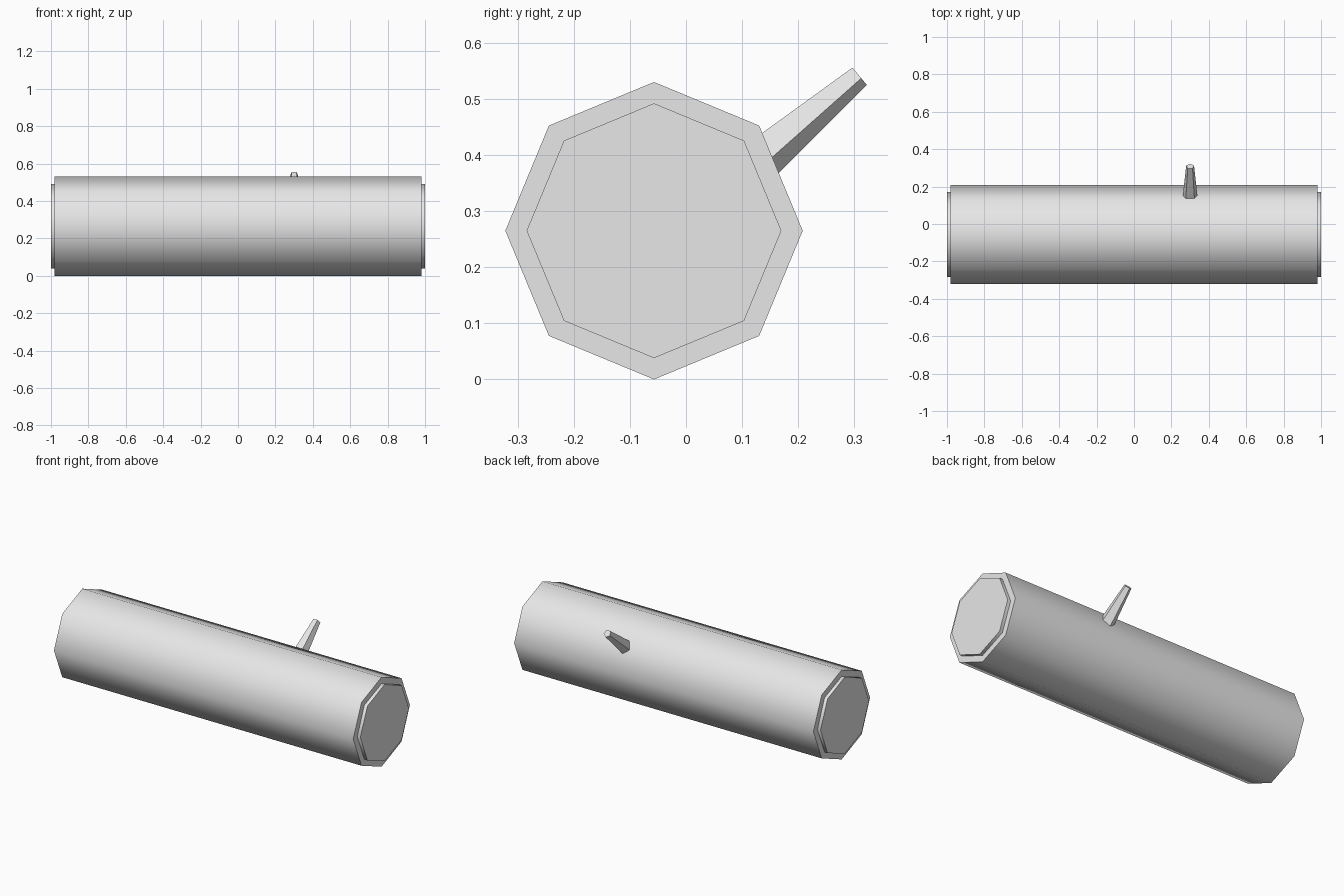
import bpy
import math
from mathutils import Matrix, Vector

cube = bpy.data.objects.get("Cube")
if cube:
    bpy.data.objects.remove(cube, do_unlink=True)

# Single plain grey
grey = bpy.data.materials.new("light_grey")
grey.use_nodes = True
colour = (0.8, 0.8, 0.8, 1)
grey.diffuse_color = colour
grey.node_tree.nodes["Principled BSDF"].inputs["Base Color"].default_value = colour


def tapered_prism(name, sides, start, end, r_start, r_end, up, turn):
    """Prism from start to end; first corner is turned from the up direction."""
    start, end, up = Vector(start), Vector(end), Vector(up)
    axis = (end - start).normalized()
    side = up.cross(axis).normalized()
    up = axis.cross(side)
    bpy.ops.mesh.primitive_cone_add(
        vertices=sides, radius1=r_start, radius2=r_end, depth=(end - start).length)
    obj = bpy.context.object
    obj.name = name
    # Primitive corners begin on local +y
    frame = Matrix((side, up, axis)).transposed().to_4x4()
    obj.matrix_world = (Matrix.Translation((start + end) / 2) @ frame
                        @ Matrix.Rotation(turn, 4, "Z"))
    obj.data.materials.append(grey)
    bpy.ops.object.shade_smooth_by_angle(angle=math.radians(60))
    return obj


log_y, log_z = -0.057, 0.265

# Log body and the slightly longer core that stands proud at both ends
for name, half, radius in (("log_bark", 0.98, 0.265), ("log_core", 1.0, 0.227)):
    tapered_prism(name, 8, (-half, log_y, log_z), (half, log_y, log_z),
                  radius, radius, (0, 0, 1), 0)

# Five-sided branch stub, flat side up, rooted inside the log
tip = Vector((0.30, 0.308, 0.542))
pitch = math.radians(40)
direction = Vector((0, math.cos(pitch), math.sin(pitch)))
tapered_prism("branch_stub", 5, tip - direction * 0.25, tip,
              0.044, 0.022, (0, 0, 1), math.pi)
